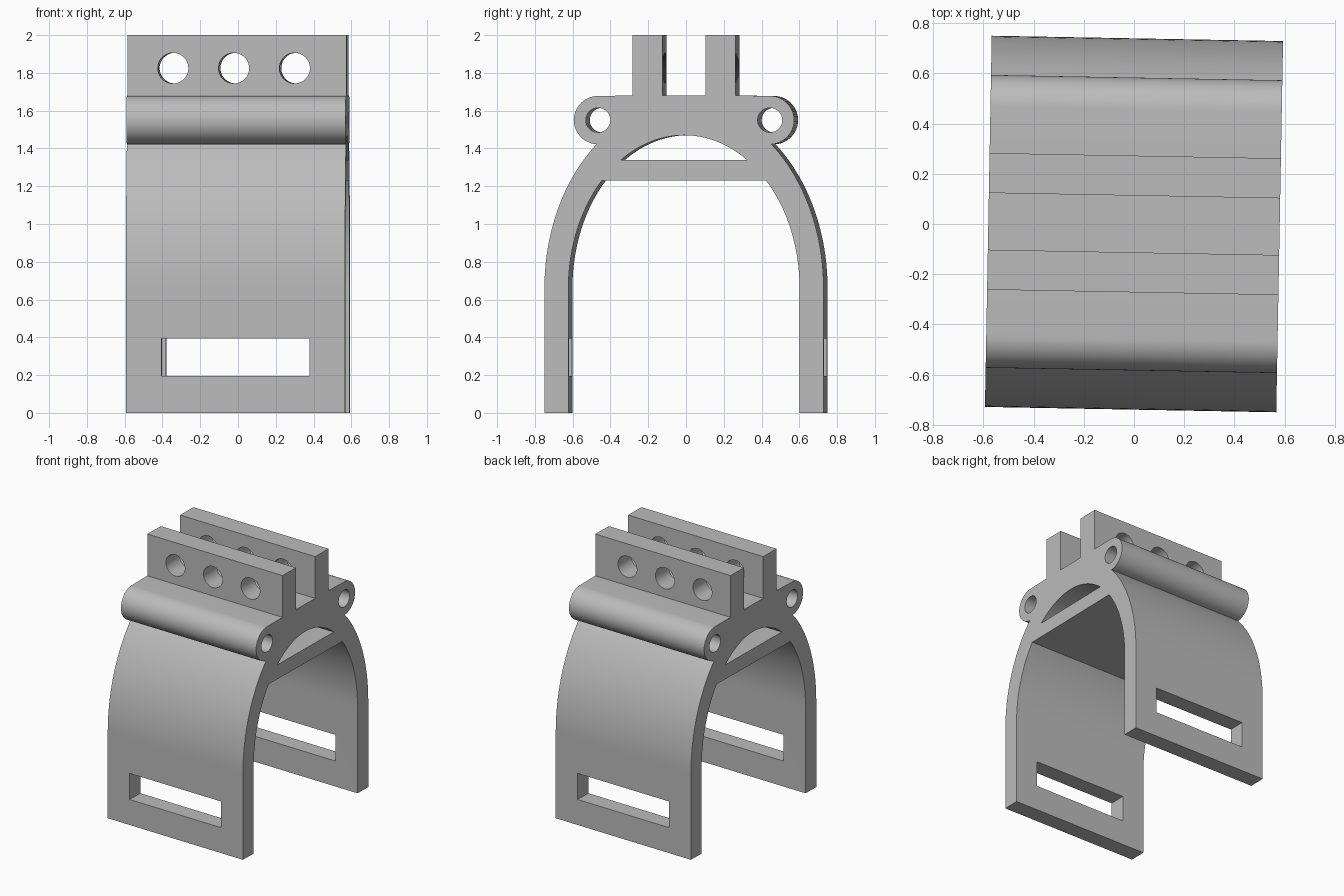
import bpy, bmesh
from math import cos, sin, radians
from mathutils import Matrix

if "Cube" in bpy.data.objects:
    bpy.data.objects.remove(bpy.data.objects["Cube"])

HALF_LENGTH = 0.58
SPRING = 0.66                     # height where the legs start to curve
INNER, OUTER = (0.612, 0.81), (0.739, 0.978)
EAR_Y, EAR_Z, EAR_R, PIN_R = 0.455, 1.55, 0.128, 0.065
DECK, TOP = 1.68, 2.0
TILT = Matrix.Rotation(radians(-1.05), 4, 'Z')

grey = bpy.data.materials.new("plain grey")
grey.use_nodes = True
grey.diffuse_color = (0.5, 0.5, 0.5, 1)
grey.node_tree.nodes["Principled BSDF"].inputs["Base Color"].default_value = (0.5, 0.5, 0.5, 1)


def arc(cy, cz, ry, rz, start, end, steps):
    angles = [radians(start + (end - start) * i / steps) for i in range(steps + 1)]
    return [(cy + ry * cos(a), cz + rz * sin(a)) for a in angles]


def mirrored(points):
    return [(-y, z) for y, z in reversed(points)]


# Cross-section: legs, ears, deck and upright plates on one side
outer = [(OUTER[0], 0)] + arc(0, SPRING, *OUTER, 0, 51.1, 24)
outer += arc(EAR_Y, EAR_Z, EAR_R, EAR_R, -86, 90, 28)
outer += [(0.272, DECK), (0.272, TOP), (0.113, TOP), (0.113, DECK)]
inner = [(INNER[0], 0)] + arc(0, SPRING, *INNER, 0, 44.7, 20)
outline = outer + mirrored(outer)
outline += [(-y, z) for y, z in inner] + inner[::-1]

# Openings: crown gap above the cross bar and a pin hole in each ear
gap = arc(0, SPRING, *INNER, 57.1, 122.9, 28)
pins = [arc(s * EAR_Y, EAR_Z, PIN_R, PIN_R, 0, 352.5, 47) for s in (-1, 1)]

section = bpy.data.curves.new("section", 'CURVE')
section.dimensions = '2D'
section.fill_mode = 'BOTH'
section.extrude = HALF_LENGTH
for loop in [outline, gap] + pins:
    spline = section.splines.new('POLY')
    spline.points.add(len(loop) - 1)
    for point, (y, z) in zip(spline.points, loop):
        point.co = (y, z, 0, 1)
    spline.use_cyclic_u = True
helper = bpy.data.objects.new("section", section)
bpy.context.collection.objects.link(helper)
mesh = bpy.data.meshes.new_from_object(
    helper.evaluated_get(bpy.context.evaluated_depsgraph_get()))
bpy.data.objects.remove(helper)

# Stand the extrusion up, with its length along x
mesh.transform(Matrix(((0, 0, 1, 0), (1, 0, 0, 0), (0, 1, 0, 0), (0, 0, 0, 1))))
bm = bmesh.new()
bm.from_mesh(mesh)
bmesh.ops.remove_doubles(bm, verts=bm.verts, dist=0.0001)
bmesh.ops.recalc_face_normals(bm, faces=bm.faces)
bm.to_mesh(mesh)
bm.free()
mesh.materials.clear()
mesh.materials.append(grey)
bracket = bpy.data.objects.new("arched_bracket", mesh)
bpy.context.collection.objects.link(bracket)

# Cutters: strap slots through both legs, bolt holes through both plates
cut = bmesh.new()
bmesh.ops.create_cube(cut, size=1, matrix=Matrix.Translation((0, 0, 0.295))
                      @ Matrix.Diagonal((0.785, 2, 0.2, 1)))
for i in (-1, 0, 1):
    bmesh.ops.create_cone(cut, cap_ends=True, segments=48, radius1=0.081, radius2=0.081,
                          depth=1, matrix=Matrix.Translation((0.322 * i - 0.017, 0, 1.825))
                          @ Matrix.Rotation(radians(90), 4, 'X'))
cut_mesh = bpy.data.meshes.new("cutter")
cut.to_mesh(cut_mesh)
cut.free()
cut_mesh.materials.append(grey)
cutter = bpy.data.objects.new("slot_and_bolt_cutter", cut_mesh)
cutter.hide_render = True
bpy.context.collection.objects.link(cutter)

mod = bracket.modifiers.new("openings", 'BOOLEAN')
mod.operation = 'DIFFERENCE'
mod.solver = 'EXACT'
mod.object = cutter
bpy.ops.object.select_all(action='DESELECT')
bracket.select_set(True)
bpy.context.view_layer.objects.active = bracket
bpy.ops.object.modifier_apply(modifier=mod.name)
bpy.data.objects.remove(cutter)

# Slight turn about the vertical, then smooth the curved faces
bracket.data.transform(TILT)
bpy.ops.object.shade_smooth_by_angle(angle=radians(30))
